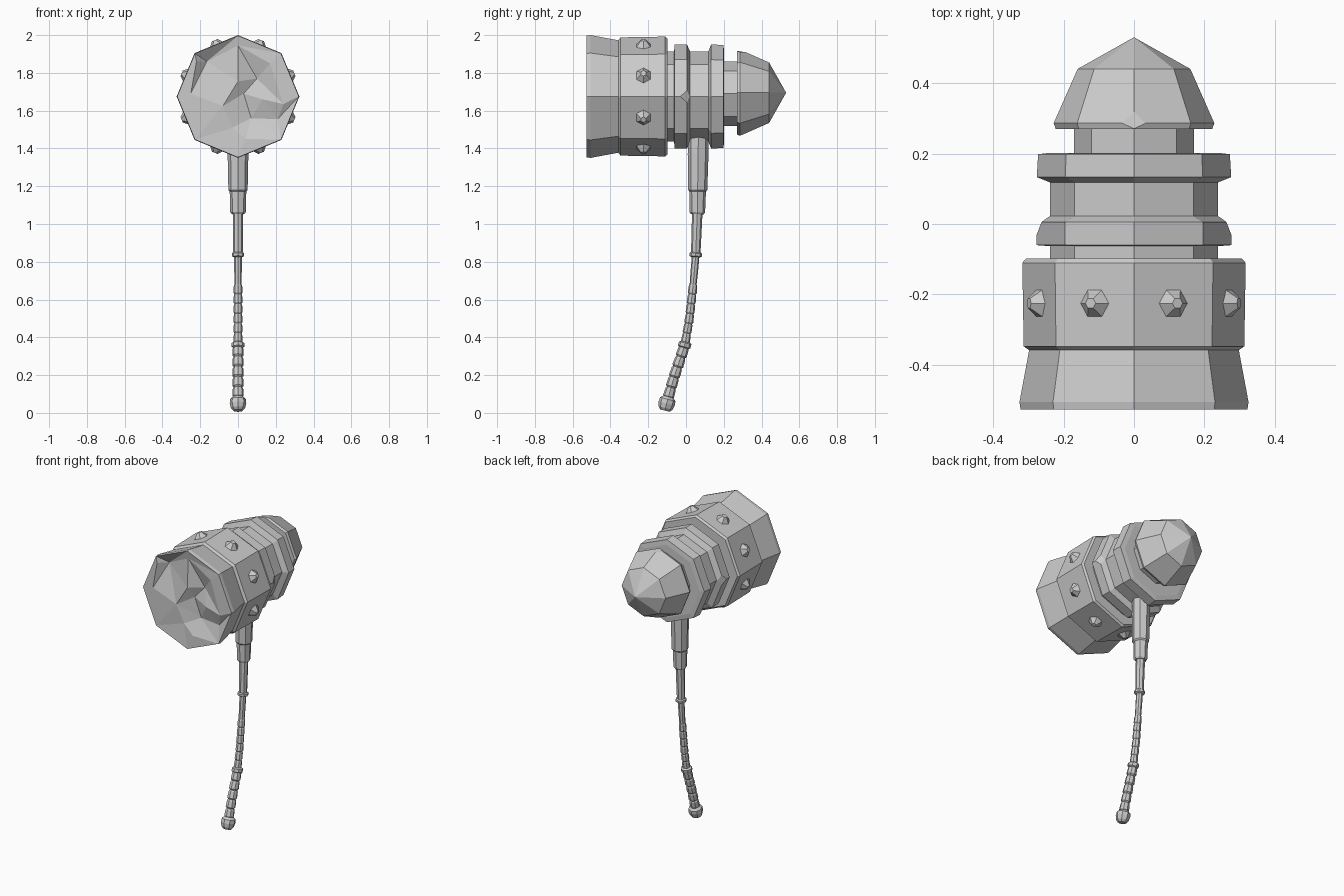
import bpy, bmesh
from math import sin, cos, pi
from mathutils import Vector, Matrix
from mathutils.geometry import delaunay_2d_cdt

if "Cube" in bpy.data.objects:
    bpy.data.objects.remove(bpy.data.objects["Cube"])

SIDES = 8
HEAD_Z = 1.675

stone = bpy.data.materials.new("plain_grey")
stone.use_nodes = True
GREY = (0.6, 0.6, 0.6, 1)
stone.diffuse_color = GREY
stone.node_tree.nodes["Principled BSDF"].inputs["Base Color"].default_value = GREY


def finish(name, bm):
    bmesh.ops.recalc_face_normals(bm, faces=bm.faces)
    mesh = bpy.data.meshes.new(name)
    bm.to_mesh(mesh)
    bm.free()
    mesh.materials.append(stone)
    obj = bpy.data.objects.new(name, mesh)
    bpy.context.collection.objects.link(obj)
    return obj


def tube(name, rings, cap_start=True, chips=()):
    """Octagonal skin through rings of (centre, axis, radius); chips are (ring, corner)."""
    bm = bmesh.new()
    rows = []
    for centre, axis, radius in rings:
        side = Vector((1, 0, 0))
        up = side.cross(axis).normalized()
        rows.append([bm.verts.new(centre + radius * (side * sin(a) + up * cos(a)))
                     for a in (2 * pi * k / SIDES for k in range(SIDES))])
    for low, high in zip(rows, rows[1:]):
        for k in range(SIDES):
            n = (k + 1) % SIDES
            bm.faces.new((low[k], low[n], high[n], high[k]))
    if cap_start:
        bm.faces.new(rows[0])
    bm.faces.new(rows[-1])
    if chips:
        bmesh.ops.bevel(bm, geom=[rows[r][k] for r, k in chips], offset=0.035,
                        segments=1, affect='VERTICES')
    bmesh.ops.remove_doubles(bm, verts=bm.verts, dist=0.0005)
    return finish(name, bm)


def head_part(name, profile, z=HEAD_Z, **options):
    axis = Vector((0, 1, 0))
    return tube(name, [(Vector((0, y, z)), axis, r) for y, r in profile], **options)


# Hammer head, from the striking end to the pointed end
FRONT_Y, FRONT_R = -0.527, 0.322
head_part("striking_block", [(FRONT_Y, FRONT_R), (-0.505, 0.325), (-0.355, 0.297)],
          cap_start=False)
head_part("studded_collar", [(-0.36, 0.295), (-0.347, 0.313), (-0.11, 0.317), (-0.098, 0.306)])
head_part("banded_core", [(-0.1, 0.238), (-0.063, 0.238), (-0.06, 0.276), (0.005, 0.276),
                          (0.022, 0.238), (0.118, 0.238), (0.133, 0.276), (0.198, 0.272),
                          (0.202, 0.24)], chips=[(3, 2), (3, 6)])
head_part("rear_neck", [(0.19, 0.17), (0.285, 0.17)], z=1.69)
head_part("rear_point", [(0.27, 0.222), (0.286, 0.228), (0.44, 0.16), (0.53, 0.0001)],
          z=1.695, chips=[(1, 0)])

# Battered striking face: rim plus dents of (x, z, depth)
dents = [(-0.25, 1.69, 0.0), (-0.165, 1.86, 0.05), (0, 1.945, 0.01), (-0.22, 1.86, 0.0),
         (0, 1.755, 0.0), (0.17, 1.85, 0.0), (0.1, 1.77, 0.04), (-0.08, 1.625, 0.0),
         (0.03, 1.69, 0.035), (-0.03, 1.51, 0.01), (0.04, 1.45, 0.0), (0.21, 1.555, 0.03),
         (0.24, 1.635, 0.0), (0.07, 1.56, 0.045), (0.13, 1.66, 0.01)]
rim = [(FRONT_R * sin(2 * pi * k / SIDES), HEAD_Z + FRONT_R * cos(2 * pi * k / SIDES), 0)
       for k in range(SIDES)]
points = rim + dents
flat = [Vector((x, z)) for x, z, d in points]
coords, _, tris, origins, _, _ = delaunay_2d_cdt(
    flat, [(k, (k + 1) % SIDES) for k in range(SIDES)], [], 1, 1e-5)
bm = bmesh.new()
verts = [bm.verts.new((p.x, FRONT_Y + (points[o[0]][2] if o else 0), p.y))
         for p, o in zip(coords, origins)]
for tri in tris:
    bm.faces.new([verts[i] for i in tri])
face = finish("striking_face", bm)
if sum(p.normal.y for p in face.data.polygons) > 0:
    face.data.flip_normals()

# One faceted stud on each side of the collar
for k in range(SIDES):
    angle = 2 * pi * (k + 0.5) / SIDES
    out = Vector((sin(angle), 0, cos(angle)))
    place = (Matrix.Translation(out * 0.3 + Vector((0, -0.225, HEAD_Z)))
             @ out.to_track_quat('Z', 'Y').to_matrix().to_4x4())
    bm = bmesh.new()
    bmesh.ops.create_cone(bm, cap_ends=True, segments=6, radius1=0.055, radius2=0.016,
                          depth=0.045, matrix=place)
    finish(f"stud_{k + 1}", bm)

# Centre line of the bent handle as (z, y)
BEND = [(0, -0.115), (0.09, -0.092), (0.2, -0.06), (0.36, -0.006), (0.5, 0.018),
        (0.66, 0.036), (0.83, 0.051), (1.06, 0.06), (1.5, 0.066)]


def bend_y(z):
    for (z0, y0), (z1, y1) in zip(BEND, BEND[1:]):
        if z <= z1:
            break
    return y0 + (y1 - y0) * (z - z0) / (z1 - z0)


def handle_part(name, profile):
    rings = []
    for z, r in profile:
        here = Vector((0, bend_y(z), z))
        axis = Vector((0, bend_y(z + 0.03) - bend_y(z - 0.03), 0.06)).normalized()
        rings.append((here, axis, r))
    return tube(name, rings)


def wrapped(start, end, turns, thin, thick):
    """Profile of stacked wraps, each swelling and then stepping in."""
    step = (end - start) / turns
    profile = []
    for i in range(turns):
        z = start + i * step
        profile += [(z, thin), (z + step * 0.15, thick), (z + step * 0.85, thick * 0.93)]
    return profile + [(end, thin)]


handle_part("pommel", [(0.012, 0.026), (0.026, 0.038), (0.05, 0.044), (0.072, 0.042),
                       (0.085, 0.028)])
handle_part("lower_grip", wrapped(0.08, 0.35, 5, 0.023, 0.03))
handle_part("grip_ring", [(0.345, 0.026), (0.35, 0.034), (0.37, 0.034), (0.376, 0.024)])
handle_part("upper_grip", wrapped(0.37, 0.68, 6, 0.019, 0.024))
handle_part("shaft", [(0.66, 0.018), (0.75, 0.02), (0.83, 0.02)])
handle_part("shaft_ring", [(0.825, 0.024), (0.83, 0.033), (0.845, 0.033), (0.85, 0.026)])
handle_part("upper_shaft", [(0.84, 0.025), (1.07, 0.028)])
handle_part("lower_sleeve", [(1.052, 0.034), (1.062, 0.041), (1.17, 0.044), (1.19, 0.042)])
handle_part("upper_sleeve", [(1.172, 0.044), (1.18, 0.051), (1.37, 0.055), (1.5, 0.055)])
